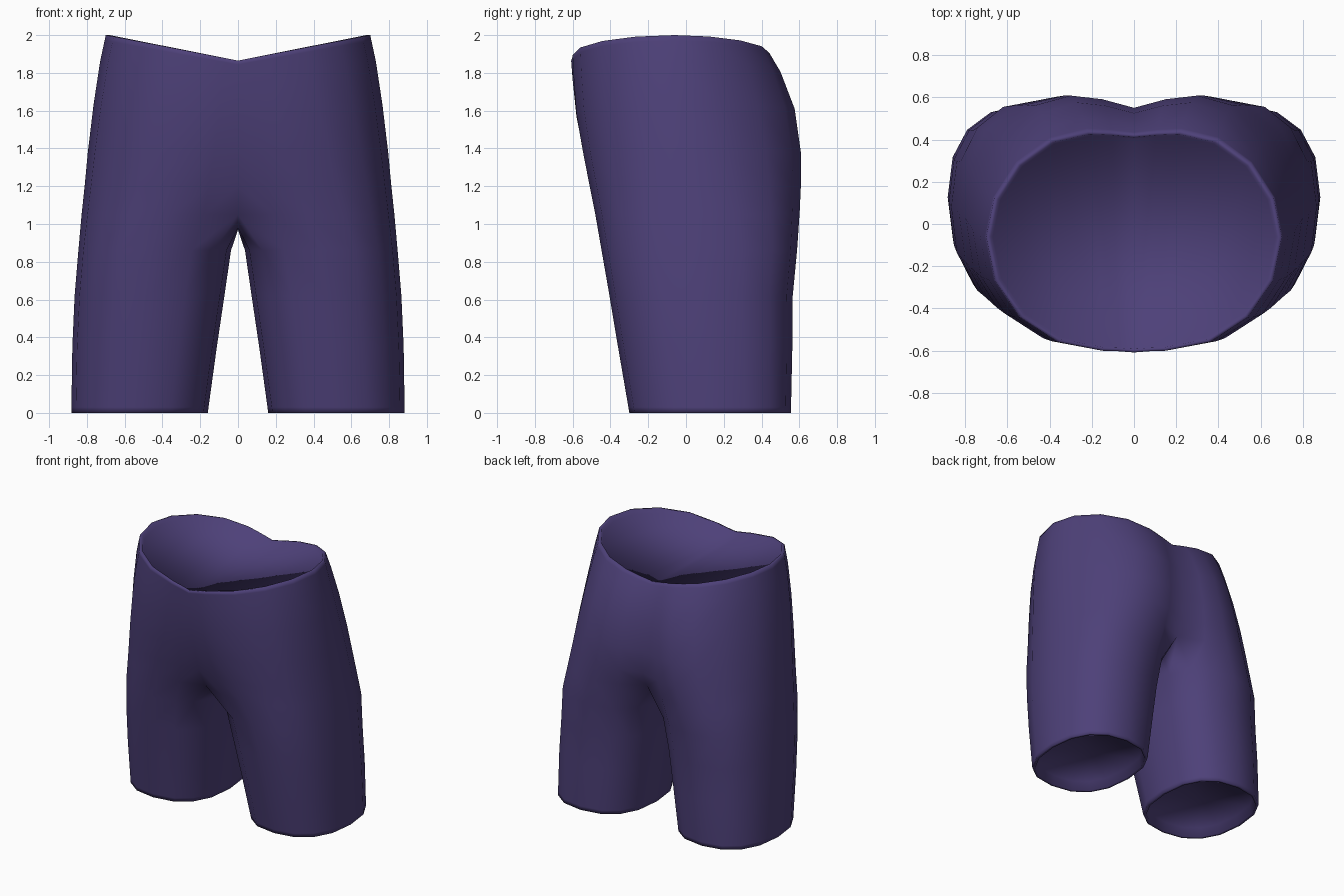
import bpy, bmesh
from math import sin, cos, radians

if "Cube" in bpy.data.objects:
    bpy.data.objects.remove(bpy.data.objects["Cube"])

def rounded(a, p):
    """Unit superellipse point at angle a (degrees)."""
    c, s = cos(radians(a)), sin(radians(a))
    f = lambda v: (1 if v >= 0 else -1) * abs(v) ** p
    return f(c), f(s)

def arc_point(a, X, yc, cf, F, pf, cb, B, pb):
    front = a < 0
    u, v = rounded(a, pf if front else pb)
    cx, end = (cf, F) if front else (cb, B)
    if a == 0:
        cx = (cf + cb) / 2
    return cx + (X - cx) * u, yc + abs(v) * (end - yc)

def torso_ring(z, X, yc, cf, F, f0, pf, cb, B, b0, pb, df, db):
    """Half ring: front centre -> outer hip -> back centre. df/db = dip at the centre."""
    pts = [(0, f0), (cf * .5, .3 * f0 + .7 * F)]
    pts += [arc_point(-90 + 22.5 * i, X, yc, cf, F, pf, cb, B, pb) for i in range(9)]
    pts += [(cb * .5, .3 * b0 + .7 * B), (0, b0)]
    return [(x, y, z - (df if i < 6 else db) * max(0, 1 - x / X)) for i, (x, y) in enumerate(pts)]

def leg_ring(z, x0, x1, F, B, p_in, inset=0):
    """Full ring around a leg; p_in = roundness of the inner side."""
    cx, rx = (x0 + x1) / 2, (x1 - x0) / 2 - inset
    cy, ry = (F + B) / 2, (B - F) / 2 - inset
    pts = []
    for i in range(16):
        a = -135 + 22.5 * i
        u, v = rounded(a, p_in if abs(a) > 90 and a < 270 or a > 90 else .85)
        pts.append((cx + rx * u, cy + ry * v, z))
    return pts

# z, outer x, outer y, front (lobe x, y, centre y, roundness),
# back (lobe x, y, centre y, roundness), front dip, back dip
torso = [
    (2.00, .70, -.06, .15, -.60, -.608, 1.00, .22, .44, .425, 1.05, .135, .135),
    (1.86, .73, -.05, .17, -.595, -.600, .97, .24, .50, .470, 1.10, .10, .08),
    (1.63, .765, -.02, .20, -.58, -.580, .93, .27, .575, .525, 1.13, .06, .03),
    (1.38, .795, .02, .25, -.545, -.535, .89, .30, .608, .550, 1.08, .0, .0),
    (1.20, .812, .04, .31, -.510, -.480, .87, .33, .608, .540, 1.00, .0, .0),
    (1.05, .828, .05, .36, -.480, -.400, .86, .37, .602, .480, .94, .0, -.03),
]
legs = [
    (.86, .037, .845, -.447, .588, .76),
    (.62, .072, .865, -.405, .565, .78),
    (.35, .112, .877, -.360, .563, .80),
    (.03, .156, .882, -.305, .556, .82),
    (.00, .160, .882, -.300, .555, .82),
]
crotch = [(0, .32, 1.01), (0, .04, .97), (0, -.25, .98)]

bm = bmesh.new()
add = lambda pts: [bm.verts.new(p) for p in pts]

def bridge(a, b, closed):
    n = len(a)
    for i in range(n if closed else n - 1):
        j = (i + 1) % n
        bm.faces.new((a[i], b[i], b[j], a[j]))

waist = torso_ring(*torso[0])

def scaled_waist(s, dz):
    return [(x * s, -.06 + (y + .06) * s, z + dz) for x, y, z in waist]

# Hips and waist, with a tight loop below the waist edge
below = torso_ring(*torso[1])
tight = [[p + .2 * (q - p) for p, q in zip(a, b)] for a, b in zip(waist, below)]
hips = [add(waist), add(tight)] + [add(torso_ring(*r)) for r in torso[1:]]
for a, b in zip(hips, hips[1:]):
    bridge(a, b, False)

# Waist cap, slightly recessed behind a narrow rim
rim, step = add(scaled_waist(.97, .0)), add(scaled_waist(.955, -.03))
bridge(rim, hips[0], False)
bridge(step, rim, False)
for i in range(5):
    bm.faces.new((step[i], step[i + 1], step[11 - i], step[12 - i]))
bm.faces.new((step[5], step[6], step[7]))

# Leg tube with a turned-in hem
tube = [hips[-1] + add(crotch)]
tube += [add(leg_ring(*r)) for r in legs]
tube += [add(leg_ring(*legs[-1], inset=.02))]
tube += [add(leg_ring(.07, *legs[-2][1:], inset=.035))]
for a, b in zip(tube, tube[1:]):
    bridge(a, b, True)

# Recessed leg cap
top = tube[-1]
mid = bm.verts.new((.52, .128, .09))
for i in range(16):
    bm.faces.new((top[i], mid, top[(i + 1) % 16]))

for f in bm.faces:
    f.smooth = True
mesh = bpy.data.meshes.new("shorts")
bm.to_mesh(mesh)
bm.free()
shorts = bpy.data.objects.new("shorts", mesh)
bpy.context.collection.objects.link(shorts)

# Other half
mirror = shorts.modifiers.new("mirror", 'MIRROR')
mirror.use_axis[0] = True
mirror.merge_threshold = .001

cloth = bpy.data.materials.new("purple_cloth")
cloth.diffuse_color = (.075, .052, .19, 1)
cloth.use_nodes = True
cloth.node_tree.nodes["Principled BSDF"].inputs["Base Color"].default_value = cloth.diffuse_color
mesh.materials.append(cloth)
